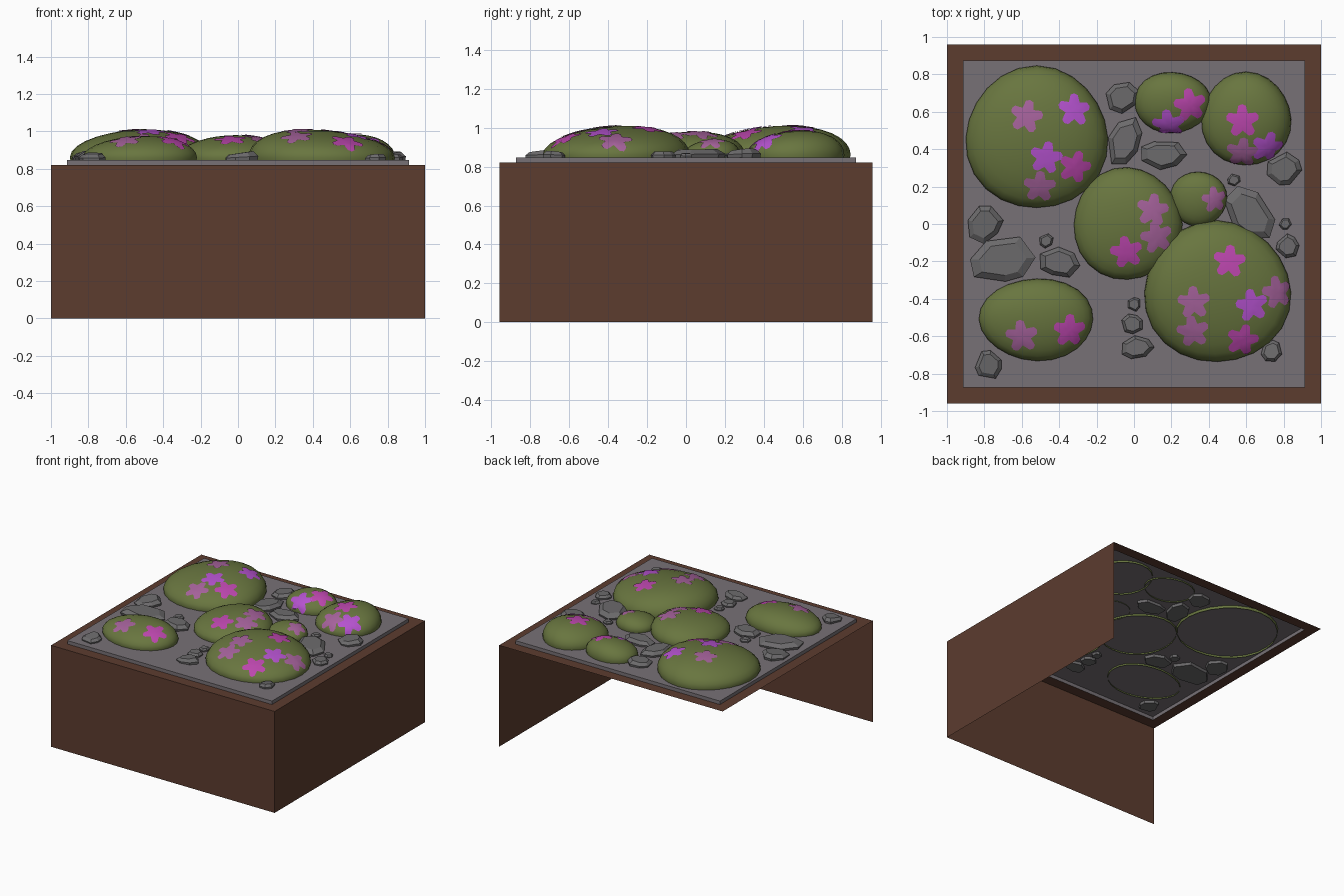
import bpy, bmesh, math, random
from math import sin, cos, pi, radians
from mathutils import Vector, Matrix
from mathutils.bvhtree import BVHTree

if "Cube" in bpy.data.objects:
    bpy.data.objects.remove(bpy.data.objects["Cube"])

random.seed(4)


def material(name, rgb):
    m = bpy.data.materials.new(name)
    m.diffuse_color = (*rgb, 1)
    m.use_nodes = True
    m.node_tree.nodes["Principled BSDF"].inputs["Base Color"].default_value = m.diffuse_color
    return m


BROWN = material("soil brown", (0.107, 0.045, 0.028))
SLAB = material("gravel grey", (0.185, 0.165, 0.18))
ROCK = material("rock grey", (0.15, 0.146, 0.15))
GREEN = material("moss green", (0.14, 0.18, 0.05))
G = material("magenta", (0.50, 0.062, 0.42))
V = material("violet", (0.46, 0.085, 0.62))
M = material("mauve", (0.38, 0.122, 0.33))
TOP = 0.848


def finish(bm, name, mat, smooth=False):
    me = bpy.data.meshes.new(name)
    bm.to_mesh(me)
    bm.free()
    me.materials.append(mat)
    for p in me.polygons:
        p.use_smooth = smooth
    ob = bpy.data.objects.new(name, me)
    bpy.context.collection.objects.link(ob)
    return ob


def rect(bm, x, y, z):
    return [bm.verts.new((sx * x, sy * y, z)) for sx, sy in ((-1, -1), (1, -1), (1, 1), (-1, 1))]


def bridge(bm, a, b):
    n = len(a)
    for i in range(n):
        j = (i + 1) % n
        bm.faces.new((a[i], a[j], b[j], b[i]))


# planter box: top rim plus front and right wall only, open at back, left and bottom
bm = bmesh.new()
outer, inner, floor = rect(bm, 1, 0.96, 0.82), rect(bm, 0.915, 0.873, 0.82), rect(bm, 1, 0.96, 0)
bridge(bm, outer, inner)
for i in (0, 1):
    bm.faces.new((floor[i], floor[i + 1], outer[i + 1], outer[i]))
bm.verts.remove(floor[3])
finish(bm, "planter_box", BROWN)

# gravel slab: top sheet with a short skirt
bm = bmesh.new()
low, top = rect(bm, 0.915, 0.873, 0.82), rect(bm, 0.915, 0.873, TOP)
bridge(bm, low, top)
bm.faces.new(top)
finish(bm, "gravel_slab", SLAB)


def bush(name, cx, cy, rx, ry, height):
    """Open, slightly lumpy dome on an elliptical base."""
    bm = bmesh.new()
    seg, base, rings = 24, 0.86, []
    phase = random.uniform(0, 2 * pi)
    lump = [1 + 0.018 * cos(3 * 2 * pi * k / seg + phase) for k in range(seg)]
    for deg in (-12, 0, 12, 24, 36, 48, 60, 70, 80):
        a = radians(deg)
        ring = []
        for k in range(seg):
            b, r = 2 * pi * k / seg, lump[k] * cos(a)
            ring.append(bm.verts.new((cx + rx * r * cos(b), cy + ry * r * sin(b),
                                      base + (height - base) * sin(a))))
        rings.append(ring)
    for a, b in zip(rings, rings[1:]):
        bridge(bm, a, b)
    tip = bm.verts.new((cx, cy, height))
    for i in range(seg):
        bm.faces.new((rings[-1][i], rings[-1][(i + 1) % seg], tip))
    # lean the peak away from the centre, towards upper right or upper left
    lean = -0.2 if cx > 0.4 and cy < 0 else 0.08
    for v in bm.verts:
        s = max(0, (v.co.z - base) / (height - base)) ** 2
        v.co.x += lean * rx * s
        v.co.y += 0.15 * ry * s
    bm.normal_update()
    tree = BVHTree.FromBMesh(bm)
    finish(bm, name, GREEN, True)
    return tree


def flower(name, tree, x, y, mat, turn, size):
    """Thin five-petal patch laid on the bush surface."""
    hit, n, _, _ = tree.ray_cast(Vector((x, y, 2)), Vector((0, 0, -1)))
    if hit is None:
        return
    side = Vector((0, 1, 0)).cross(n).normalized()
    up = n.cross(side)

    def place(r, a):
        p = hit + side * (r * cos(a)) + up * (r * sin(a))
        q, m, _, _ = tree.ray_cast(p + n * 0.1, -n, 0.3)
        if q is None:
            q, m, _, _ = tree.find_nearest(p)
        return q + m * 0.005

    bm = bmesh.new()
    # petal outline: blunt tips with notches between them
    shape = []
    for k in range(5):
        for off, r in ((-36, 0.56), (-14, 0.93), (0, 1.0), (14, 0.93)):
            shape.append((size * r, radians(90 + turn + 72 * k + off)))
    rings = [[bm.verts.new(place(r * f, a)) for r, a in shape] for f in (1, 0.75, 0.5, 0.25)]
    for a, b in zip(rings, rings[1:]):
        bridge(bm, a, b)
    bm.faces.new(rings[-1])
    finish(bm, name, mat, True)


def planted_bush(i, x, y, rx, ry, height, *flowers):
    tree = bush(f"bush_{i}", x, y, rx, ry, height)
    for j, (fx, fy, mat) in enumerate(flowers, 1):
        flower(f"flower_{i}_{j}", tree, fx, fy, mat, random.uniform(-15, 15), min(0.09, rx * 0.46))


# bushes, each with its flowers
planted_bush(1, -.52, .46, .38, .38, 1.01, (-.575, .575, M), (-.32, .61, V),
             (-.47, .355, V), (-.315, .305, G), (-.505, .20, M))
planted_bush(2, .205, .65, .205, .163, .965, (.30, .635, G), (.185, .53, V))
planted_bush(3, .60, .56, .24, .25, .985, (.58, .55, G), (.58, .38, M), (.715, .41, V))
planted_bush(4, -.035, 0, .29, .30, .98, (.10, .075, M), (.12, -.07, M), (-.04, -.15, G))
planted_bush(5, .345, .135, .152, .146, .94, (.43, .13, M))
planted_bush(6, .445, -.365, .392, .378, 1.01, (.51, -.20, G), (.32, -.42, M), (.315, -.575, M),
             (.63, -.435, V), (.765, -.365, M), (.58, -.62, G))
planted_bush(7, -.52, -.51, .305, .22, .975, (-.60, -.60, M), (-.345, -.57, G))


def rock(name, x, y, w, d, turn):
    """Faceted stone with a sloped shoulder and a flat top."""
    bm = bmesh.new()
    n = 7 if w > 0.1 else 6
    h = min(0.04, 0.012 + 0.13 * w)
    spin = [2 * pi * (k + random.uniform(-.22, .22)) / n for k in range(n)]
    wob = [random.uniform(0.9, 1.08) for _ in range(n)]
    rot = Matrix.Rotation(radians(turn), 3, 'Z')
    tilt = random.uniform(-0.15, 0.15)
    rings = []
    for f, z in ((0.92, -0.02), (1, 0.4 * h), (0.72, h)):
        ring = []
        for a, q in zip(spin, wob):
            p = Vector((cos(a) * w / 2 * f * q, sin(a) * d / 2 * f * q, z))
            if z > 0:
                p.z += p.x * tilt * z / h
            ring.append(bm.verts.new(rot @ p + Vector((x, y, TOP))))
        rings.append(ring)
    for a, b in zip(rings, rings[1:]):
        bridge(bm, a, b)
    bm.faces.new(rings[-1])
    bm.faces.new(rings[0][::-1])
    finish(bm, name, ROCK)


# long rocks: x, y, length, turn
for i, (x, y, w, t) in enumerate(((-.05, .44, .27, 70), (.155, .37, .26, 5), (.62, .05, .36, -47),
                                  (-.70, -.19, .37, 10), (-.40, -.205, .25, -5),
                                  (.015, -.66, .19, 5)), 1):
    rock(f"long_rock_{i}", x, y, w, w * 0.63, t)

# round rocks and pebbles: x, y, width
for i, (x, y, w) in enumerate(((-.065, .675, .19), (.80, .29, .19), (-.80, 0, .20), (-.775, -.75, .16),
                               (.82, -.12, .13), (-.01, -.535, .12), (.735, -.68, .12), (.535, .235, .075),
                               (.81, 0, .07), (-.47, -.09, .08), (0, -.43, .08)), 1):
    rock(f"round_rock_{i}", x, y, w, w * 0.95, 20 * i)
